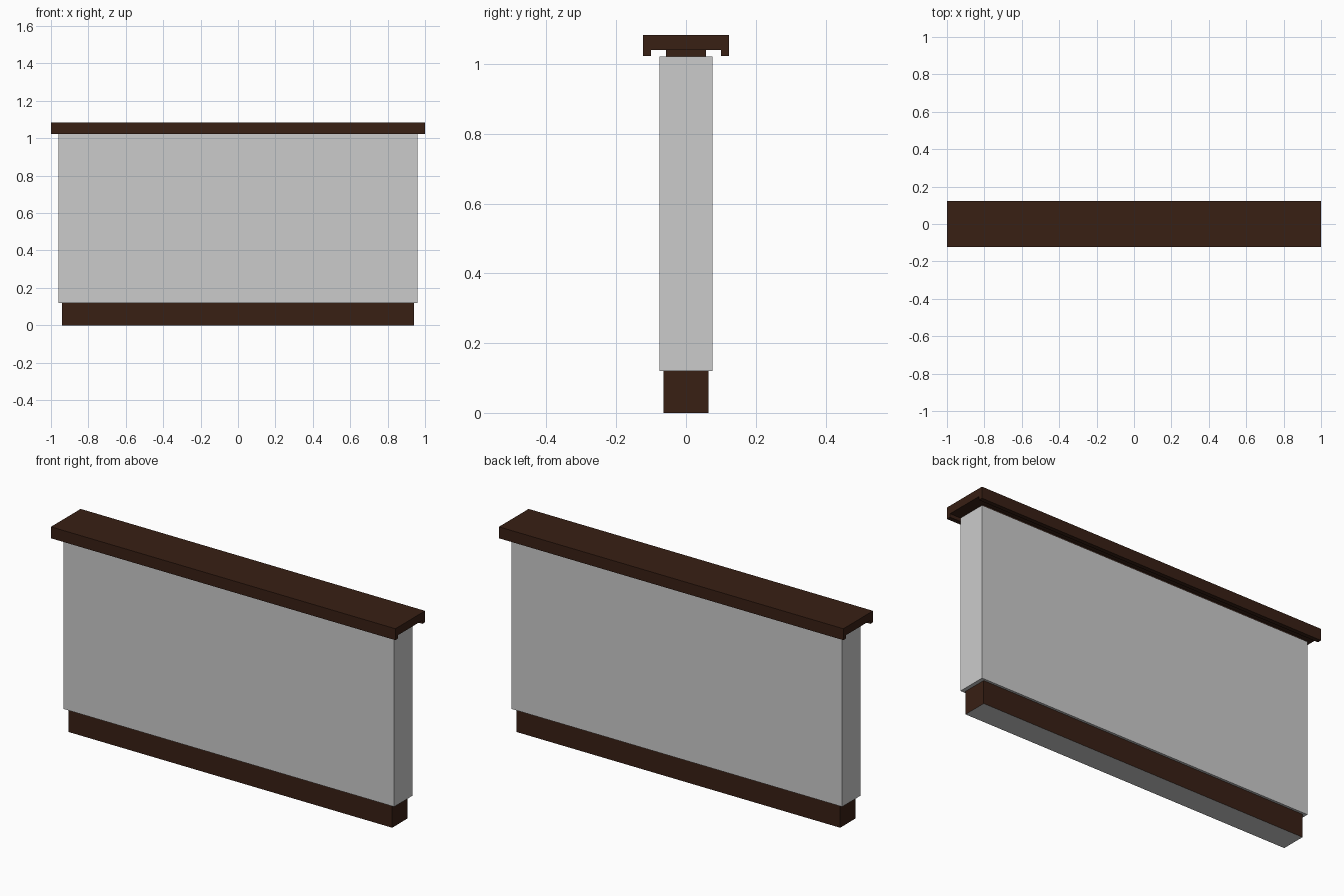
import bpy, bmesh

if "Cube" in bpy.data.objects:
    bpy.data.objects.remove(bpy.data.objects["Cube"])

wood = bpy.data.materials.new("dark_wood")
wood.diffuse_color = (0.04, 0.014, 0.007, 1)
wood.use_nodes = True
wood.node_tree.nodes["Principled BSDF"].inputs["Base Color"].default_value = wood.diffuse_color


def extrude_profile(name, half_len, profile, mat=None):
    """Extrude a closed (y, z) profile along x, centred on x = 0."""
    bm = bmesh.new()
    face = bm.faces.new([bm.verts.new((-half_len, y, z)) for y, z in profile])
    ext = bmesh.ops.extrude_face_region(bm, geom=[face])
    moved = [g for g in ext["geom"] if isinstance(g, bmesh.types.BMVert)]
    bmesh.ops.translate(bm, verts=moved, vec=(2 * half_len, 0, 0))
    bmesh.ops.recalc_face_normals(bm, faces=bm.faces)
    me = bpy.data.meshes.new(name)
    bm.to_mesh(me)
    bm.free()
    if mat:
        me.materials.append(mat)
    ob = bpy.data.objects.new(name, me)
    bpy.context.collection.objects.link(ob)
    return ob


def box(name, half_len, half_width, z0, z1, mat=None):
    w = half_width
    return extrude_profile(name, half_len, [(-w, z0), (w, z0), (w, z1), (-w, z1)], mat)


# Recessed plinth, with an unpainted underside
plinth = box("plinth", 0.94, 0.064, 0.0, 0.12, wood)
plinth.data.materials.append(None)
for p in plinth.data.polygons:
    if p.normal.z < -0.5:
        p.material_index = 1

# Main wall panel
box("wall_panel", 0.96, 0.076, 0.12, 1.022)

# Spacer strip between panel and cap
box("cap_spacer", 0.94, 0.058, 1.022, 1.041, wood)

# Cap rail with a drip lip along each long edge
half = [(0.101, 1.041), (0.101, 1.023), (0.123, 1.023), (0.123, 1.083)]
extrude_profile("cap_rail", 1.0, half + [(-y, z) for y, z in reversed(half)], wood)
